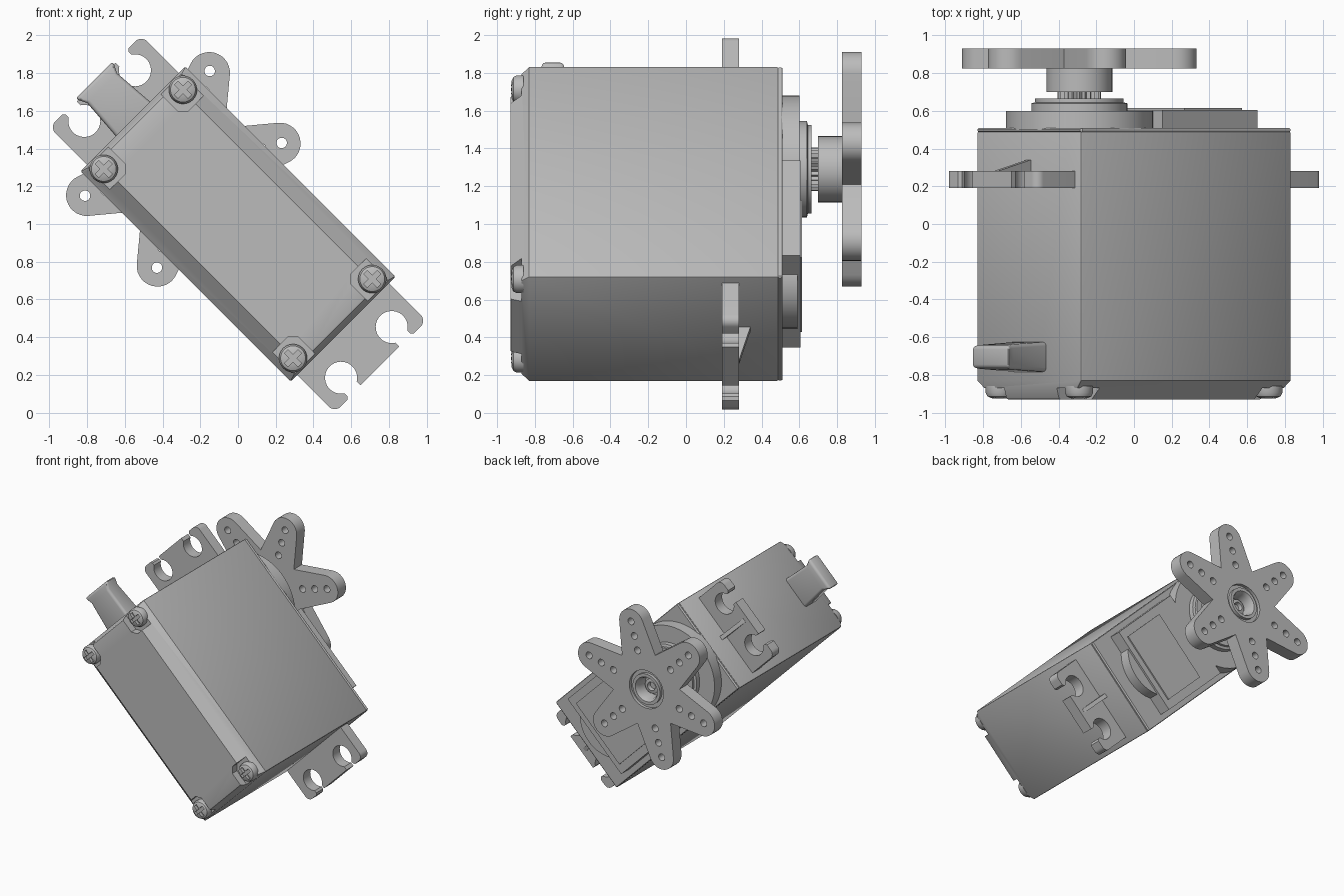
import bpy, bmesh
from math import sin, cos, pi, radians, asin
from mathutils import Matrix

cube = bpy.data.objects.get("Cube")
if cube:
    bpy.data.objects.remove(cube)

grey = bpy.data.materials.new("grey_plastic")
grey.use_nodes = True
COLOUR = (0.5, 0.5, 0.5, 1)
grey.diffuse_color = COLOUR
grey.node_tree.nodes["Principled BSDF"].inputs["Base Color"].default_value = COLOUR

# Parts are built with length on x, width on y, depth on z, then tilted in place
TILT = Matrix.Translation((0, 0, 1)) @ Matrix.Rotation(radians(45), 4, 'Y') @ Matrix.Rotation(radians(-90), 4, 'X')
SHAFT = -0.41


def finish(name, bm):
    bmesh.ops.remove_doubles(bm, verts=bm.verts, dist=0.0005)
    bmesh.ops.recalc_face_normals(bm, faces=bm.faces)
    mesh = bpy.data.meshes.new(name)
    bm.to_mesh(mesh)
    bm.free()
    mesh.materials.append(grey)
    mesh.shade_smooth()
    mesh.set_sharp_from_angle(angle=radians(30))
    ob = bpy.data.objects.new(name, mesh)
    bpy.context.scene.collection.objects.link(ob)
    ob.matrix_world = TILT
    return ob


def evaluated_mesh(ob):
    bpy.context.view_layer.update()
    return bpy.data.meshes.new_from_object(ob.evaluated_get(bpy.context.evaluated_depsgraph_get()))


def arc(cx, cy, r, a0=0, a1=360, n=40):
    """Points on an arc; a full circle leaves out its last, repeated point."""
    count = n if a1 - a0 == 360 else n + 1
    angles = [radians(a0 + (a1 - a0) * i / n) for i in range(count)]
    return [(cx + r * cos(a), cy + r * sin(a)) for a in angles]


def rect(x0, x1, h):
    return [(x0, -h), (x1, -h), (x1, h), (x0, h)]


def prism(name, loops, z0, z1):
    """Extrude an outline, with further loops as holes."""
    curve = bpy.data.curves.new(name, 'CURVE')
    curve.dimensions = '2D'
    curve.fill_mode = 'BOTH'
    curve.extrude = (z1 - z0) / 2
    for loop in loops:
        spline = curve.splines.new('POLY')
        spline.points.add(len(loop) - 1)
        for p, (x, y) in zip(spline.points, loop):
            p.co = (x, y, 0, 1)
        spline.use_cyclic_u = True
    temp = bpy.data.objects.new(name, curve)
    bpy.context.scene.collection.objects.link(temp)
    bm = bmesh.new()
    bm.from_mesh(evaluated_mesh(temp))
    bpy.data.objects.remove(temp)
    bmesh.ops.translate(bm, verts=bm.verts, vec=(0, 0, (z0 + z1) / 2))
    return finish(name, bm)


def lathe(name, profile, cx, cy, steps=40):
    """Spin (radius, z) points around an axis along z."""
    bm = bmesh.new()
    vs = [bm.verts.new((cx + r, cy, z)) for r, z in profile]
    es = [bm.edges.new(pair) for pair in zip(vs, vs[1:])]
    bmesh.ops.spin(bm, geom=vs + es, cent=(cx, cy, 0), axis=(0, 0, 1), angle=2 * pi, steps=steps)
    return finish(name, bm)


def loft(name, sections):
    """Join four-cornered sections, given as lists of 3D points, into a solid."""
    bm = bmesh.new()
    rings = [[bm.verts.new(p) for p in s] for s in sections]
    bm.faces.new(rings[0])
    bm.faces.new(rings[-1])
    for a, b in zip(rings, rings[1:]):
        for i in range(4):
            j = (i + 1) % 4
            bm.faces.new((a[i], a[j], b[j], b[i]))
    return finish(name, bm)


def modified(ob, kind, **settings):
    mod = ob.modifiers.new(kind.lower(), kind)
    for key, value in settings.items():
        setattr(mod, key, value)
    mesh = evaluated_mesh(ob)
    ob.modifiers.clear()
    ob.data = mesh
    mesh.shade_smooth()
    mesh.set_sharp_from_angle(angle=radians(30))


def cut(ob, cutter):
    modified(ob, 'BOOLEAN', object=cutter, operation='DIFFERENCE', solver='EXACT')
    bpy.data.objects.remove(cutter)


# Main case: chamfered toward the front, with a pocket at each corner
L, W = 0.788, 0.3925
case = loft("case", [[(x, y, z) for x, y in rect(-l, l, w)] for l, w, z in
                     ((L - 0.03, W - 0.1, -0.93), (L, W, -0.83), (L, W, 0.49))])
modified(case, 'BEVEL', width=0.01, segments=2, limit_method='ANGLE', angle_limit=radians(60))
for sx in (-1, 1):
    for sy in (-1, 1):
        cx, cy = sx * 0.71, sy * 0.297
        corner = [(cx + a * sx, cy + b * sy) for a, b in
                  ((-0.1, 0.2), (-0.1, -0.06), (-0.06, -0.1), (0.2, -0.1), (0.2, 0.2))]
        cut(case, prism("pocket_cutter", [corner], -1.0, -0.87))
        # Cross-head screw
        screw = lathe("case_screw", [(0, -0.86), (0.075, -0.86), (0.075, -0.895), (0.066, -0.914),
                                     (0.045, -0.924), (0, -0.927)], cx, cy, 28)
        a, b = 0.05, 0.013
        cross = [(a, b), (b, b), (b, a), (-b, a), (-b, b), (-a, b),
                 (-a, -b), (-b, -b), (-b, -a), (b, -a), (b, -b), (a, -b)]
        cut(screw, prism("cross_cutter", [[(cx + x, cy + y) for x, y in cross]], -1.0, -0.9))

# Back cover with its gear housing
cover = prism("back_cover", [rect(-L, L, W)], 0.485, 0.51)
modified(cover, 'BEVEL', width=0.008, segments=1)
prism("gear_housing", [arc(SHAFT, 0, 0.39, n=64)], 0.5, 0.6)
prism("cover_plate", [rect(-0.13, 0.58, 0.345)], 0.5, 0.605)
prism("cover_panel", [rect(0.1, 0.53, 0.28)], 0.6, 0.615)
prism("cover_bulge", [arc(0.4, 0, 0.27, n=48)], 0.5, 0.59)
lathe("shaft_collar", [(0, 0.59), (0.255, 0.59), (0.255, 0.64), (0.235, 0.645), (0.235, 0.665),
                       (0.19, 0.665), (0.18, 0.65), (0, 0.65)], SHAFT, 0, 56)

# Toothed output shaft
teeth = [(SHAFT + r * cos(t), r * sin(t)) for k in range(24)
         for r, t in ((0.116, 2 * pi * k / 24), (0.1, 2 * pi * (k + 0.5) / 24))]
prism("output_shaft", [teeth], 0.64, 0.71)

# Six-armed horn with three holes per arm
star, holes = [], [arc(SHAFT, 0, 0.155)]
for k in range(6):
    angle = radians(60 * k)
    def turned(pts):
        return [(SHAFT + x * cos(angle) - y * sin(angle), x * sin(angle) + y * cos(angle)) for x, y in pts]
    star += turned([(0.27, -0.156)] + arc(0.53, 0, 0.11, -80, 80, 14))
    holes += [turned(arc(r, 0, 0.028, n=16)) for r in (0.54, 0.425, 0.31)]
prism("horn", [star] + holes, 0.825, 0.93)
lathe("horn_hub", [(0.1, 0.70), (0.175, 0.70), (0.175, 0.84), (0.16, 0.84), (0.16, 0.905), (0.125, 0.905),
                   (0.125, 0.93), (0.1, 0.93), (0.085, 0.9), (0.085, 0.82), (0, 0.82)], SHAFT, 0)
lathe("horn_screw", [(0.06, 0.81), (0.06, 0.86), (0.035, 0.865), (0.03, 0.835), (0, 0.835)], SHAFT, 0, 24)

# Mounting ears with keyhole slots, and a gusset on each
half_slot = 32
upper = [(0.76, 0.345)] + arc(1.025, 0.3, 0.045, 90, 0, 8) + [(1.07, 0.25), (1.055, 0.235)]
upper += arc(0.963, 0.19, 0.085, half_slot, 360 - half_slot, 28) + [(1.065, 0.145)]
ear = upper + [(x, -y) for x, y in reversed(upper)]
for side, s in (("lower", 1), ("upper", -1)):
    prism(side + "_ear", [[(s * x, y) for x, y in ear]], 0.19, 0.28)
    loft(side + "_gusset", [[(s * 0.77, y, 0.27), (s * 1.03, y, 0.27), (s * 1.03, y, 0.282),
                             (s * 0.77, y, 0.345)] for y in (-0.016, 0.016)])

# Cable outlet, flared at both ends
cable = loft("cable_outlet", [[(x, -w, -0.705 - h), (x, w, -0.705 - h), (x, w, -0.705 + h), (x, -w, -0.705 + h)]
                              for x, w, h in ((-1.08, 0.142, 0.06), (-1.02, 0.112, 0.066), (-0.77, 0.13, 0.08))])
modified(cable, 'BEVEL', width=0.02, segments=3, limit_method='ANGLE', angle_limit=radians(60))
